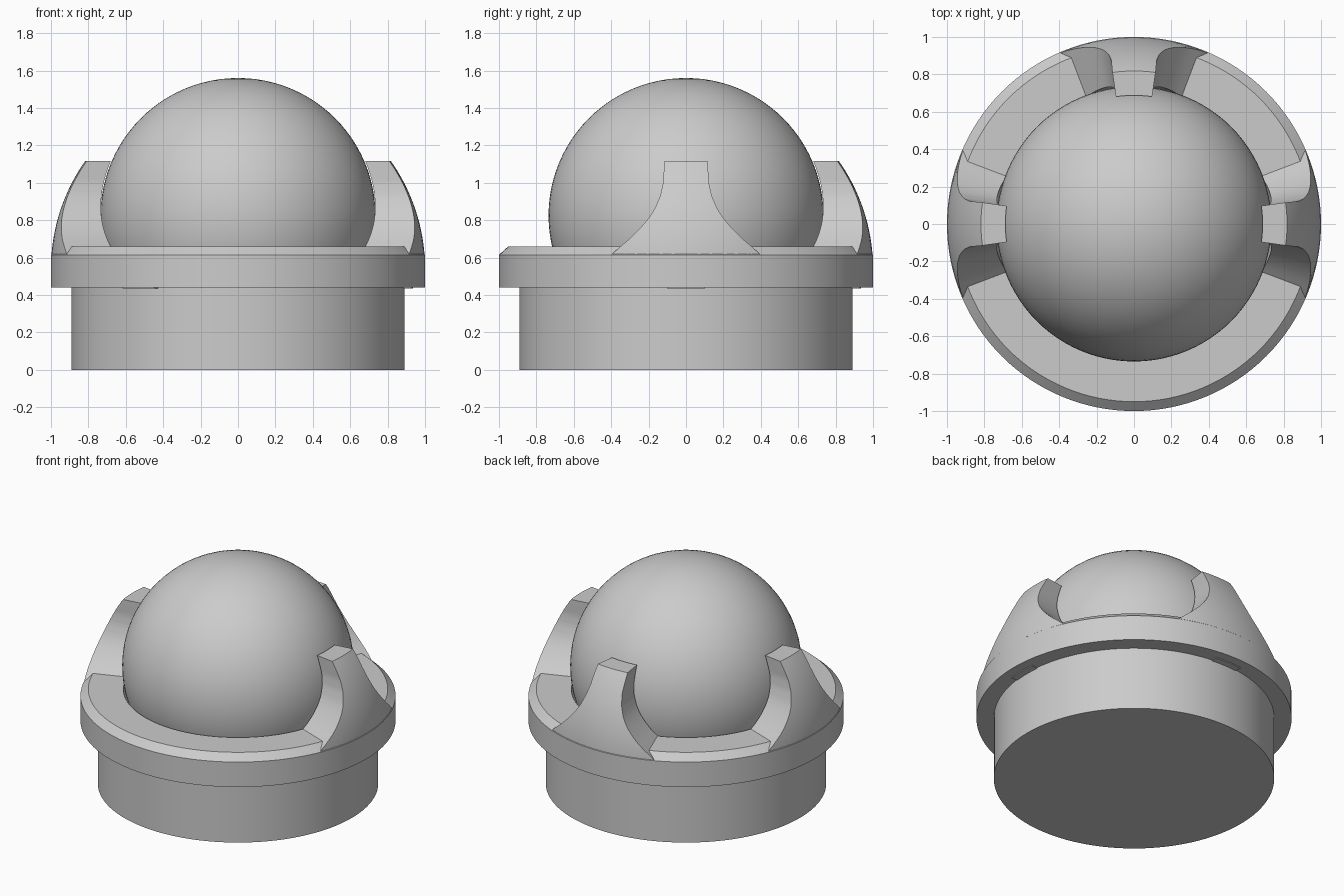
import bpy, bmesh, math
from math import sin, cos, radians, sqrt, pi

if "Cube" in bpy.data.objects:
    bpy.data.objects.remove(bpy.data.objects["Cube"])

# One grey for everything
grey = bpy.data.materials.new("light grey")
grey.use_nodes = True
COLOUR = (0.6, 0.6, 0.6, 1)
grey.diffuse_color = COLOUR
grey.node_tree.nodes["Principled BSDF"].inputs["Base Color"].default_value = COLOUR

BALL_R, BALL_Z = 0.735, 0.825      # ball
SOCKET_R = 0.746                   # hollow that cradles the ball
DOME_Z = 0.54                      # centre of the unit dome the claws follow
SEGMENTS = 128


def finish(bm, name):
    bmesh.ops.recalc_face_normals(bm, faces=bm.faces)
    mesh = bpy.data.meshes.new(name)
    bm.to_mesh(mesh)
    bm.free()
    obj = bpy.data.objects.new(name, mesh)
    bpy.context.collection.objects.link(obj)
    mesh.materials.append(grey)
    bpy.ops.object.select_all(action="DESELECT")
    obj.select_set(True)
    bpy.context.view_layer.objects.active = obj
    bpy.ops.object.shade_smooth_by_angle(angle=radians(25))
    return obj


def sweep(name, profile, start=0.0, end=2 * pi, steps=SEGMENTS):
    """Turn a closed (radius, z) profile about z, fully or through an arc."""
    full = end - start > 2 * pi - 1e-6
    bm = bmesh.new()
    rings = []
    for i in range(steps if full else steps + 1):
        a = start + (end - start) * i / steps
        rings.append([bm.verts.new((r * cos(a), r * sin(a), z)) for r, z in profile])
    n = len(profile)
    for i in range(steps):
        a, b = rings[i], rings[(i + 1) % len(rings)]
        for j in range(n):
            k = (j + 1) % n
            bm.faces.new((a[j], b[j], b[k], a[k]))
    if not full:
        bm.faces.new(rings[0])
        bm.faces.new(rings[-1])
    return finish(bm, name)


def half_angle(z):
    """Half width of a claw in degrees, flaring towards the collar."""
    pts = [(0.56, 23.7), (0.615, 23.7), (0.66, 20.6), (0.71, 17.2), (0.76, 14.4),
           (0.81, 12.0), (0.86, 10.2), (0.93, 8.6), (1.0, 7.9), (1.12, 8.1)]
    for (z0, a0), (z1, a1) in zip(pts, pts[1:]):
        if z <= z1:
            return a0 + (a1 - a0) * (z - z0) / (z1 - z0)
    return pts[-1][1]


def claw(name, facing):
    """Stack of arc-shaped layers between the socket and the dome."""
    bm = bmesh.new()
    levels, cols = 24, 12
    layers = []
    for i in range(levels + 1):
        z = 0.565 + (1.115 - 0.565) * i / levels
        inner = sqrt(SOCKET_R ** 2 - (z - BALL_Z) ** 2)
        outer = sqrt(1 - (z - DOME_Z) ** 2)
        half = radians(half_angle(z))
        angles = [facing - half + 2 * half * j / cols for j in range(cols + 1)]
        loop = [(outer, a) for a in angles] + [(inner, a) for a in reversed(angles)]
        layers.append([bm.verts.new((r * cos(a), r * sin(a), z)) for r, a in loop])
    n = 2 * (cols + 1)
    for low, high in zip(layers, layers[1:]):
        for j in range(n):
            k = (j + 1) % n
            bm.faces.new((low[j], low[k], high[k], high[j]))
    for layer in (layers[0], layers[-1]):
        for j in range(cols):
            bm.faces.new((layer[j], layer[j + 1], layer[n - 2 - j], layer[n - 1 - j]))
    return finish(bm, name)


# Base drum
bm = bmesh.new()
bmesh.ops.create_cone(bm, cap_ends=True, segments=SEGMENTS, radius1=0.89,
                      radius2=0.89, depth=0.45)
bmesh.ops.translate(bm, verts=bm.verts, vec=(0, 0, 0.225))
finish(bm, "base_drum")

# Collar with chamfered rim and a hollow for the ball
sweep("collar", [(0.70, 0.44), (1.0, 0.44), (1.0, 0.615), (0.95, 0.66),
                 (sqrt(SOCKET_R ** 2 - (0.66 - BALL_Z) ** 2), 0.66),
                 (sqrt(SOCKET_R ** 2 - (0.56 - BALL_Z) ** 2), 0.56)])

# Claws at both sides and the back
for name, deg in (("left_claw", 0), ("back_claw", 90), ("right_claw", 180)):
    claw(name, radians(deg))

# Thin locating tabs under the collar
for i, deg in enumerate((0, 90, 235)):
    a, w = radians(deg), radians(6.3)
    sweep(f"locating_tab_{i + 1}", [(0.885, 0.434), (0.935, 0.434), (0.935, 0.445),
                                    (0.885, 0.445)], a - w, a + w, 8)

# Ball
bm = bmesh.new()
bmesh.ops.create_uvsphere(bm, u_segments=96, v_segments=48, radius=BALL_R)
bmesh.ops.translate(bm, verts=bm.verts, vec=(0, 0, BALL_Z))
finish(bm, "ball")
